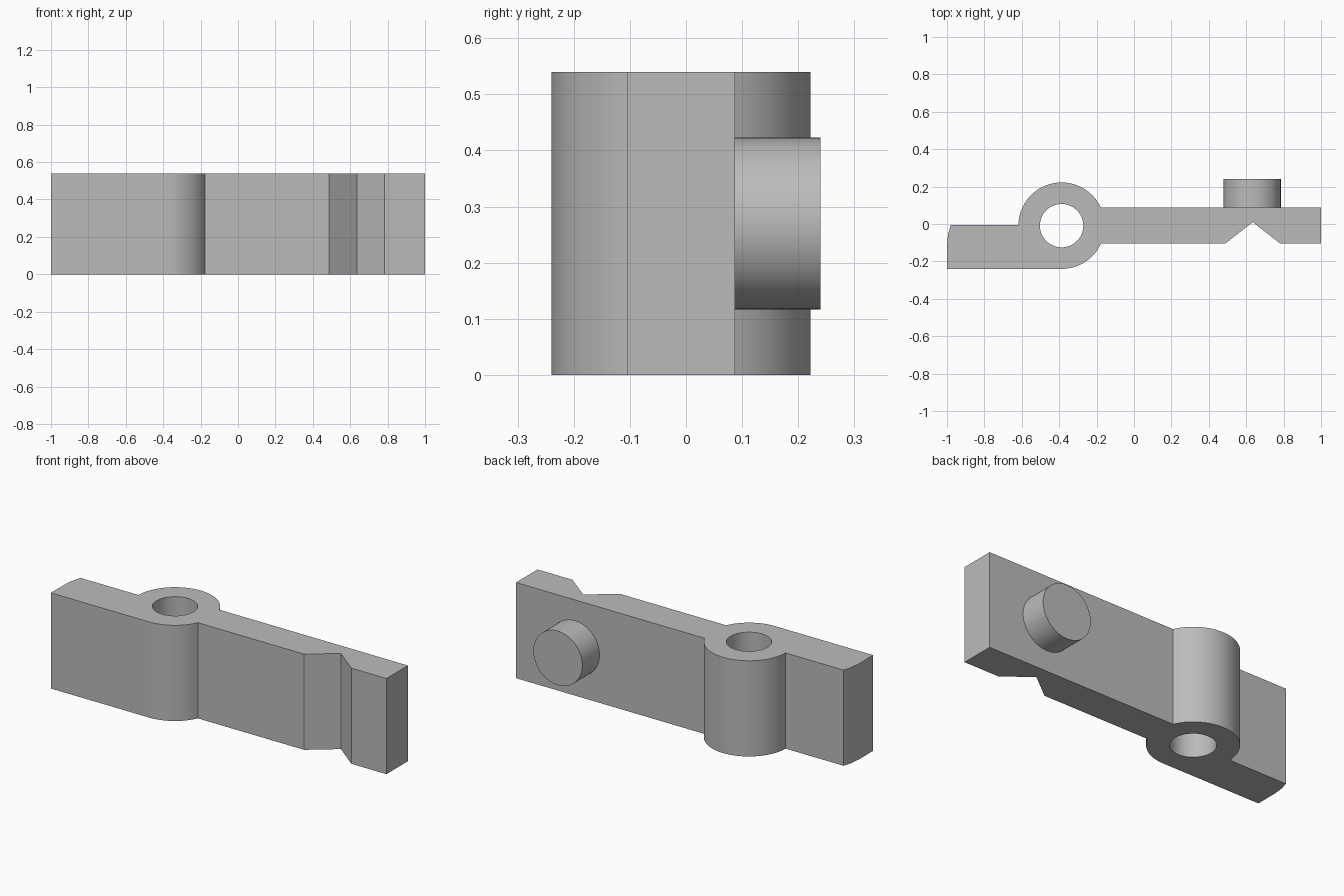
import bpy, bmesh
from math import sin, cos, radians, asin, degrees, pi
from mathutils import Matrix, Vector

cube = bpy.data.objects.get("Cube")
if cube:
    bpy.data.objects.remove(cube, do_unlink=True)

HEIGHT = 0.54
HUB = (-0.387, -0.009)
HUB_R, BORE_R = 0.231, 0.116
BAR_HALF = 0.096

grey = bpy.data.materials.new("plain grey")
grey.use_nodes = True
colour = (0.5, 0.5, 0.5, 1)
grey.diffuse_color = colour
grey.node_tree.nodes["Principled BSDF"].inputs["Base Color"].default_value = colour


def arc(radius, start, end, steps):
    """Points on an arc around the hub centre, angles in degrees."""
    angles = [radians(start + (end - start) * i / steps) for i in range(steps + 1)]
    return [(HUB[0] + radius * cos(a), HUB[1] + radius * sin(a)) for a in angles]


def finish(bm, name):
    bmesh.ops.recalc_face_normals(bm, faces=bm.faces)
    mesh = bpy.data.meshes.new(name)
    bm.to_mesh(mesh)
    bm.free()
    mesh.materials.append(grey)
    obj = bpy.data.objects.new(name, mesh)
    bpy.context.collection.objects.link(obj)
    bpy.ops.object.select_all(action='DESELECT')
    obj.select_set(True)
    bpy.context.view_layer.objects.active = obj
    bpy.ops.object.shade_smooth_by_angle(angle=radians(25))
    return obj


def add_loop(bm, points):
    verts = [bm.verts.new((x, y, 0)) for x, y in points]
    return [bm.edges.new((v, verts[i - 1])) for i, v in enumerate(verts)]


# Lever body: short arm, hub and notched long arm as one plan outline
join = degrees(asin(BAR_HALF / HUB_R))
top, bottom = HUB[1] + BAR_HALF, HUB[1] - BAR_HALF
outline = [(-1, HUB[1] - HUB_R), (-1, -0.11), (-0.994, -0.055), (-0.98, -0.005)]
outline += arc(HUB_R, 179, join, 40)
outline += [(1, top), (1, bottom)]
outline += [(0.782, bottom), (0.635, 0.01), (0.487, bottom)]
outline += arc(HUB_R, -join, -90, 18)

bm = bmesh.new()
edges = add_loop(bm, outline) + add_loop(bm, arc(BORE_R, 0, 354, 59))
bmesh.ops.triangle_fill(bm, edges=edges, use_beauty=True, normal=(0, 0, 1))
grown = bmesh.ops.extrude_face_region(bm, geom=bm.faces[:], use_keep_orig=True)
raised = [g for g in grown["geom"] if isinstance(g, bmesh.types.BMVert)]
bmesh.ops.translate(bm, verts=raised, vec=Vector((0, 0, HEIGHT)))
finish(bm, "lever_body")

# Round pin on the back of the long arm
PIN_END = 0.24
bm = bmesh.new()
place = Matrix.Translation((0.632, (top + PIN_END) / 2, HEIGHT / 2)) @ Matrix.Rotation(pi / 2, 4, 'X')
bmesh.ops.create_cone(bm, cap_ends=True, segments=64, radius1=0.153, radius2=0.153,
                      depth=PIN_END - top, matrix=place)
finish(bm, "back_pin")
